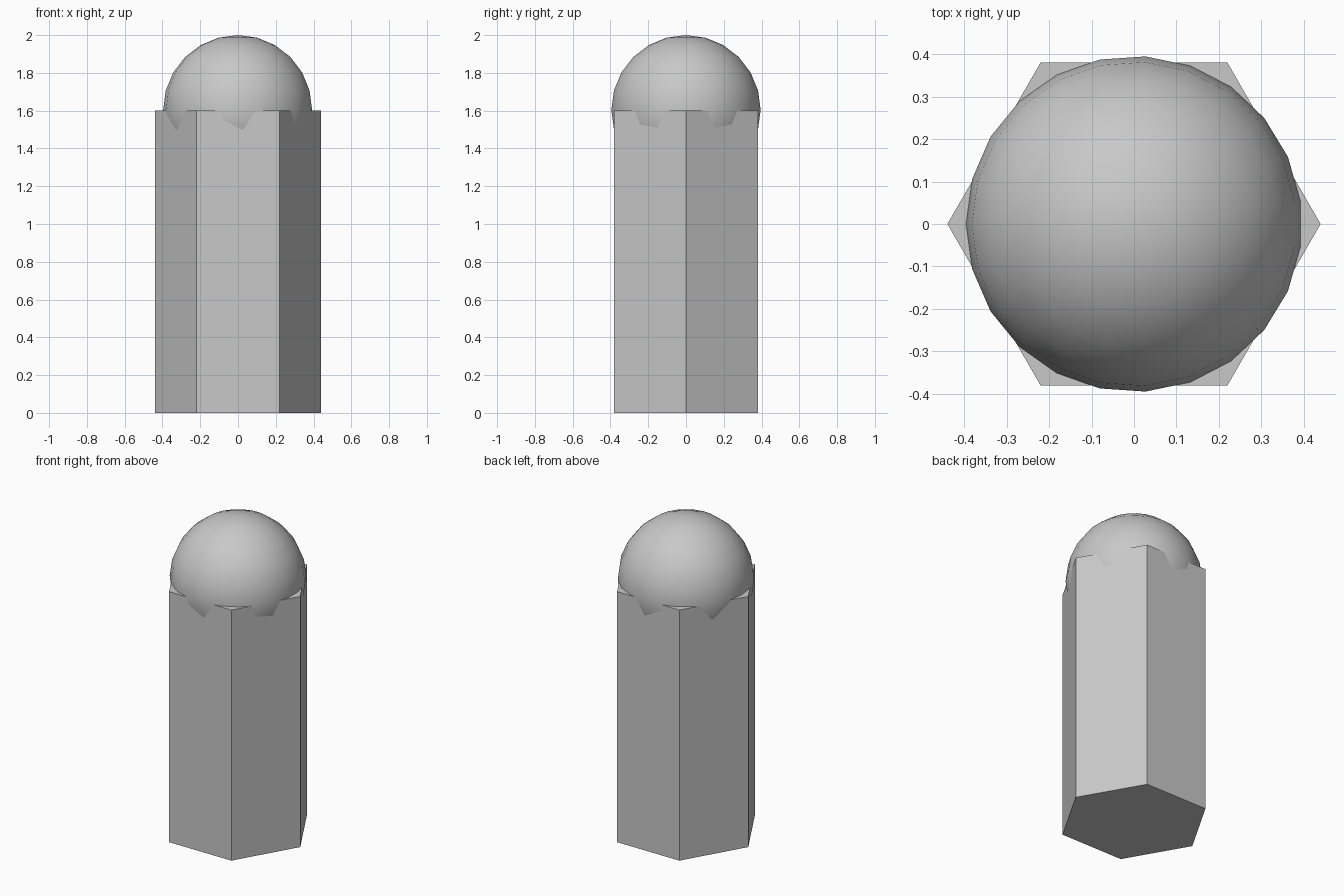
import bpy
import bmesh
from math import pi, sin, cos, radians
from mathutils import Vector

cube = bpy.data.objects.get("Cube")
if cube:
    bpy.data.objects.remove(cube, do_unlink=True)

grey = bpy.data.materials.new("light grey")
grey.use_nodes = True
colour = (0.58, 0.58, 0.58, 1.0)
grey.diffuse_color = colour
grey.node_tree.nodes["Principled BSDF"].inputs["Base Color"].default_value = colour


def lathe(name, profile, sides):
    """Turn a (radius, height) profile about z, first corner on -x."""
    bm = bmesh.new()
    verts = [bm.verts.new((-r, 0, z)) for r, z in profile]
    edges = [bm.edges.new(pair) for pair in zip(verts, verts[1:])]
    bmesh.ops.spin(bm, geom=verts + edges, cent=(0, 0, 0), axis=(0, 0, 1),
                   angle=2 * pi, steps=sides, use_merge=False)
    bmesh.ops.remove_doubles(bm, verts=bm.verts[:], dist=0.0005)
    bmesh.ops.dissolve_limit(bm, angle_limit=radians(0.5),
                             verts=bm.verts[:], edges=bm.edges[:])
    bmesh.ops.recalc_face_normals(bm, faces=bm.faces[:])
    mesh = bpy.data.meshes.new(name)
    bm.to_mesh(mesh)
    bm.free()
    mesh.materials.append(grey)
    obj = bpy.data.objects.new(name, mesh)
    bpy.context.collection.objects.link(obj)
    return obj


# Hexagonal column with flat ends
lathe("hexagonal_column", [(0, 0), (0.44, 0), (0.44, 1.6), (0, 1.6)], 6)

# Ball set into the top of the column, bulging slightly past its flat sides
radius, rings = 0.396, 12
arc = [(radius * sin(pi * i / rings), 2 - radius - radius * cos(pi * i / rings))
       for i in range(rings + 1)]
ball = lathe("rounded_top", arc, 23)
for face in ball.data.polygons:
    face.use_smooth = True
